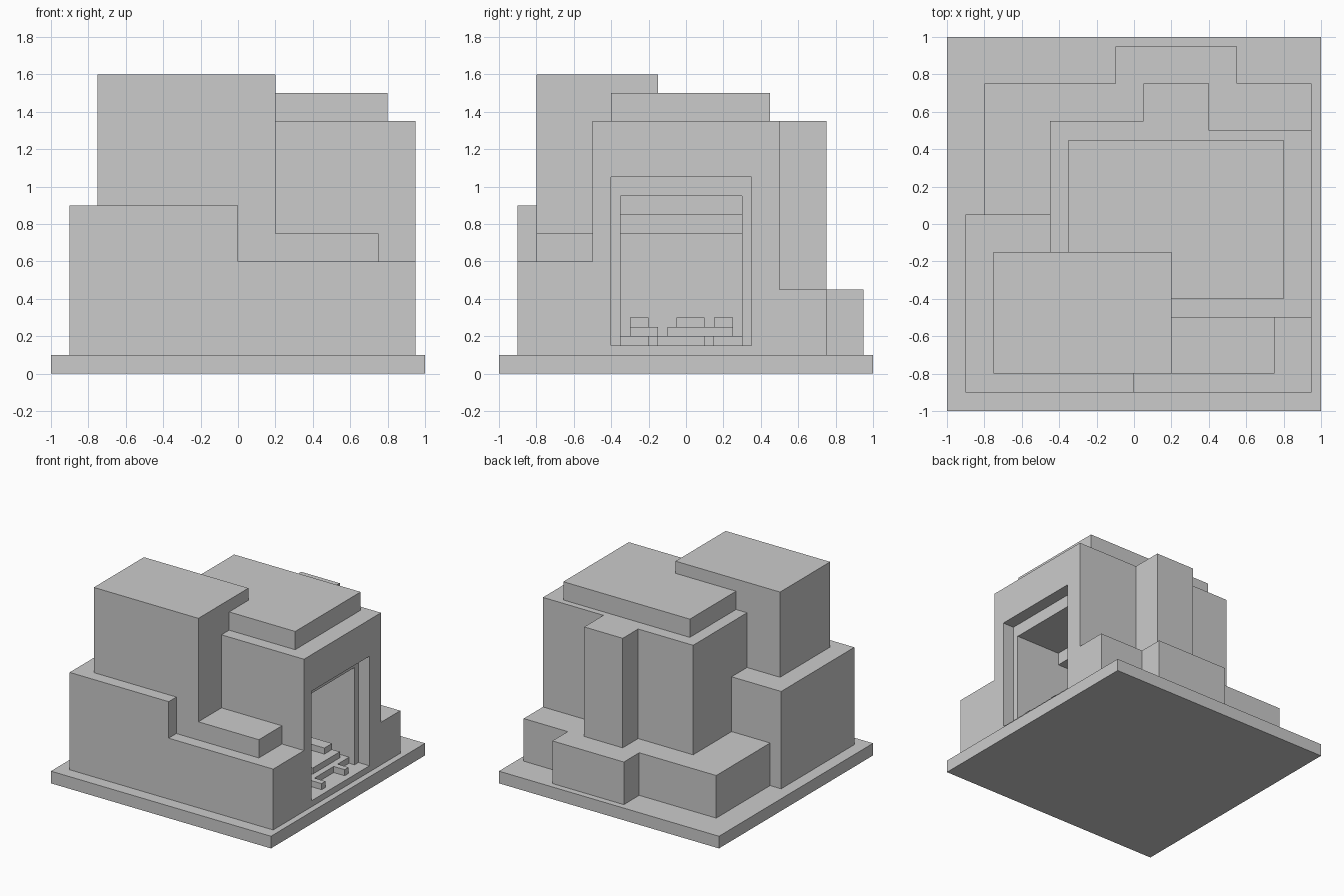
import bpy

if "Cube" in bpy.data.objects:
    bpy.data.objects.remove(bpy.data.objects["Cube"])


def box(name, x0, x1, y0, y1, z0, z1, helper=False):
    """Axis-aligned block given by its limits."""
    bpy.ops.mesh.primitive_cube_add(size=1)
    o = bpy.context.object
    o.name = name
    for v in o.data.vertices:
        v.co = (x1 if v.co.x > 0 else x0,
                y1 if v.co.y > 0 else y0,
                z1 if v.co.z > 0 else z0)
    if helper:
        o.hide_render = True
        o.display_type = 'WIRE'
    return o


def combine(target, parts, operation):
    """Boolean each part into the target, then discard the part."""
    for p in parts:
        m = target.modifiers.new(p.name, 'BOOLEAN')
        m.operation, m.solver, m.object = operation, 'EXACT', p
        bpy.context.view_layer.objects.active = target
        bpy.ops.object.modifier_apply(modifier=m.name)
        bpy.data.objects.remove(p)


# Square base plate with the main chamber standing on it
furnace = box("furnace_body", -1, 1, -1, 1, 0, 0.1)
G = 0.05  # masses sink into the plate for a clean join
masses = [
    box("chamber_right", -0.45, 0.95, -0.5, 0.5, G, 1.35, True),
    box("chamber_back", -0.45, 0.05, -0.5, 0.55, G, 1.35, True),
    box("back_pillar", 0.05, 0.4, 0.3, 0.75, G, 1.35, True),
    box("roof_slab", -0.35, 0.8, -0.4, 0.45, 1.3, 1.5, True),
    box("tower", -0.75, 0.2, -0.8, -0.15, G, 1.6, True),
    box("front_left_block", -0.9, 0, -0.9, 0.05, G, 0.9, True),
    box("front_right_block", -0.1, 0.95, -0.9, -0.4, G, 0.6, True),
    box("front_step", 0.1, 0.75, -0.8, -0.4, 0.5, 0.75, True),
    box("back_ledge", -0.8, 0.95, 0, 0.75, G, 0.45, True),
    box("back_ledge_step", -0.1, 0.55, 0.6, 0.95, G, 0.45, True),
]
combine(furnace, masses, 'UNION')

# Framed mouth on the right side and a fire chamber with a stepped ceiling
hollows = [
    box("mouth_recess", 0.85, 1.1, -0.4, 0.35, 0.15, 1.05, True),
    box("fire_front", 0.45, 0.9, -0.35, 0.3, 0.15, 0.95, True),
    box("fire_middle", 0.05, 0.5, -0.35, 0.3, 0.15, 0.85, True),
    box("fire_rear", -0.35, 0.1, -0.35, 0.3, 0.15, 0.75, True),
]
combine(furnace, hollows, 'DIFFERENCE')
furnace.name = "furnace_body"

# Stepped ember bed inside the chamber
bed = box("ember_bed", -0.35, 0.8, -0.35, 0.3, 0.15, 0.2)
embers = [
    box("tip_near", 0.7, 0.9, -0.2, -0.15, 0.15, 0.2, True),
    box("tip_far", 0.7, 0.9, 0.1, 0.15, 0.15, 0.2, True),
    box("ember_near", 0.1, 0.7, -0.3, -0.15, 0.18, 0.25, True),
    box("ember_far", 0.0, 0.75, -0.1, 0.25, 0.18, 0.25, True),
    box("coal_near", 0.2, 0.6, -0.3, -0.2, 0.22, 0.3, True),
    box("coal_middle", 0.1, 0.5, -0.05, 0.1, 0.22, 0.3, True),
    box("coal_far", 0.3, 0.68, 0.15, 0.25, 0.22, 0.3, True),
]
combine(bed, embers, 'UNION')
